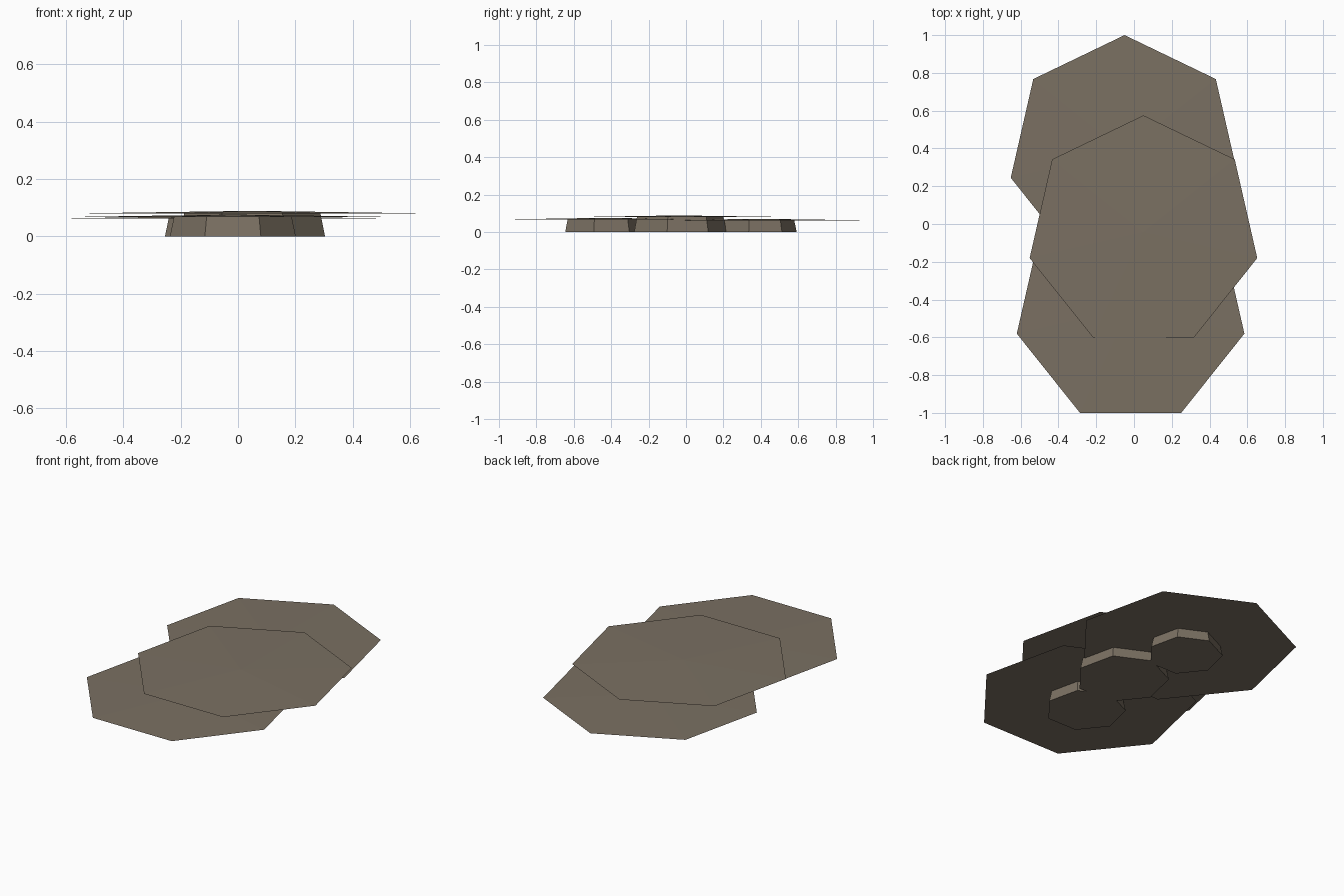
import bpy
import math

cube = bpy.data.objects.get("Cube")
if cube:
    bpy.data.objects.remove(cube, do_unlink=True)

SIDES = 7
CAP_RADIUS = 0.618

# Single grey-brown colour
brown = bpy.data.materials.new("grey_brown")
colour = (0.195, 0.162, 0.122, 1)
brown.diffuse_color = colour
brown.use_nodes = True
brown.node_tree.nodes["Principled BSDF"].inputs["Base Color"].default_value = colour


def heptagon_cone(name, x, y, bottom, top, r_bottom, r_top):
    """Seven-sided cone or frustum with one corner towards the back."""
    bpy.ops.mesh.primitive_cone_add(
        vertices=SIDES, radius1=r_bottom, radius2=r_top, depth=top - bottom,
        location=(x, y, (bottom + top) / 2))
    obj = bpy.context.object
    obj.name = name
    # Aim the first corner at +y whatever the primitive's start angle
    first = obj.data.vertices[0].co
    obj.rotation_euler.z = math.pi / 2 - math.atan2(first.y, first.x)
    obj.data.materials.append(brown)
    return obj


# Each piece: tapered stem under a wide, very shallow cap
for name, x, y, rim, stem_radius in (
        ("front", -0.018, -0.443, 0.067, 0.225),
        ("middle", 0.05, -0.043, 0.08, 0.26),
        ("back", -0.05, 0.382, 0.062, 0.21)):
    heptagon_cone(name + "_stem", x, y, 0, rim + 0.002, stem_radius, stem_radius * 0.935)
    heptagon_cone(name + "_cap", x, y, rim, rim + 0.009, CAP_RADIUS, 0)
